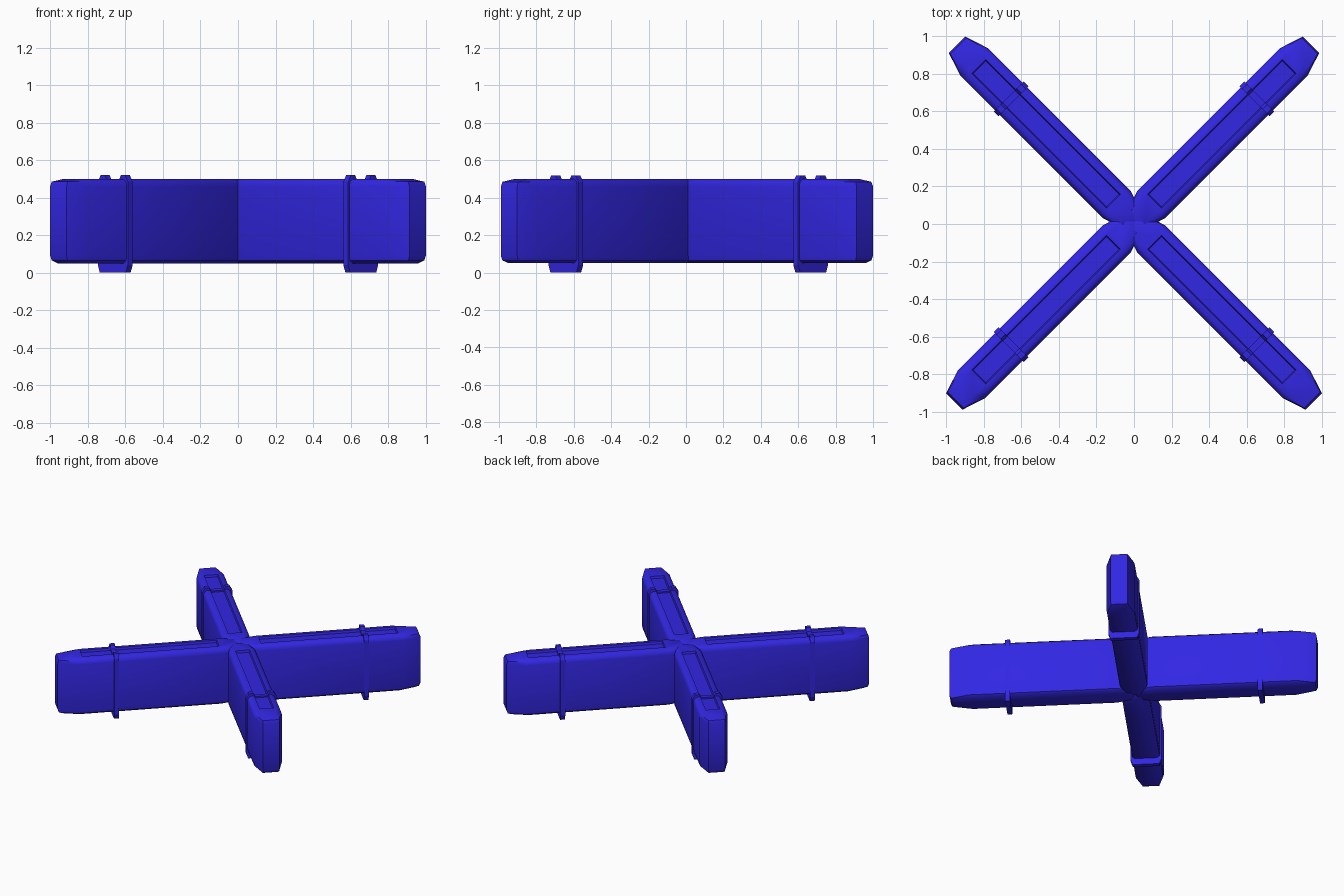
import bpy, bmesh, math
from mathutils import Matrix

if "Cube" in bpy.data.objects:
    bpy.data.objects.remove(bpy.data.objects["Cube"])

blue = bpy.data.materials.new("royal blue")
blue.diffuse_color = (0.032, 0.02, 0.77, 1)
blue.use_nodes = True
blue.node_tree.nodes["Principled BSDF"].inputs["Base Color"].default_value = blue.diffuse_color


def finish(name, bm, angle, smooth):
    """Turn a bmesh into an object rotated to its arm direction."""
    bmesh.ops.recalc_face_normals(bm, faces=bm.faces)
    bm.transform(Matrix.Translation((0, 0.012, 0)) @ Matrix.Rotation(angle, 4, 'Z'))
    me = bpy.data.meshes.new(name)
    bm.to_mesh(me)
    bm.free()
    me.materials.append(blue)
    ob = bpy.data.objects.new(name, me)
    bpy.context.collection.objects.link(ob)
    bpy.ops.object.select_all(action='DESELECT')
    ob.select_set(True)
    bpy.context.view_layer.objects.active = ob
    if smooth:
        bpy.ops.object.shade_smooth_by_angle(angle=math.radians(40))


def ring(bm, r0, r1, c, a, b, z):
    """Long octagon: ends at r0 and r1, end half-width a, side half-width b."""
    half = [(r0, a), (r0 + c, b), (r1 - c, b), (r1, a)]
    pts = half + [(r, -w) for r, w in reversed(half)]
    return [bm.verts.new((r, w, z)) for r, w in pts]


def make_arm(name, angle, length):
    bm = bmesh.new()
    L = length
    rings = [
        ring(bm, 0.02, L - 0.04, 0.12, 0.045, 0.082, 0.05),   # underside
        ring(bm, 0.0, L - 0.01, 0.13, 0.06, 0.1, 0.065),
        ring(bm, 0.0, L, 0.13, 0.062, 0.104, 0.09),           # side walls
        ring(bm, 0.0, L, 0.13, 0.062, 0.104, 0.46),
        ring(bm, 0.0, L - 0.01, 0.13, 0.06, 0.098, 0.485),
        ring(bm, 0.03, L - 0.09, 0.1, 0.05, 0.078, 0.5),      # top rim
        ring(bm, 0.155, 1.17, 0.05, 0.052, 0.052, 0.5),       # recessed panel
        ring(bm, 0.16, 1.165, 0.05, 0.047, 0.047, 0.483),
    ]
    for lo, hi in zip(rings, rings[1:]):
        for i in range(8):
            j = (i + 1) % 8
            bm.faces.new((lo[i], lo[j], hi[j], hi[i]))
    bm.faces.new(rings[0])
    bm.faces.new(rings[-1])
    finish(name, bm, angle, True)


def make_band(name, angle):
    # strap section across the arm: foot below, two lugs above, dip in the recess
    half = [(0.098, 0), (0.113, 0.04), (0.113, 0.485), (0.092, 0.52),
            (0.06, 0.52), (0.046, 0.494)]
    pts = half + [(-w, z) for w, z in reversed(half)]
    bm = bmesh.new()
    f = bm.faces.new([bm.verts.new((0.908, w, z)) for w, z in pts])
    ext = bmesh.ops.extrude_face_region(bm, geom=[f], use_keep_orig=True)
    for v in ext["geom"]:
        if isinstance(v, bmesh.types.BMVert):
            v.co.x += 0.036
    finish(name, bm, angle, False)


# four arms of the cross, each with one strap band
for k, (label, length) in enumerate([("back_right", 1.335), ("back_left", 1.335),
                                     ("front_left", 1.355), ("front_right", 1.355)]):
    a = math.radians(45 + 90 * k)
    make_arm(label + "_arm", a, length)
    make_band(label + "_band", a)
